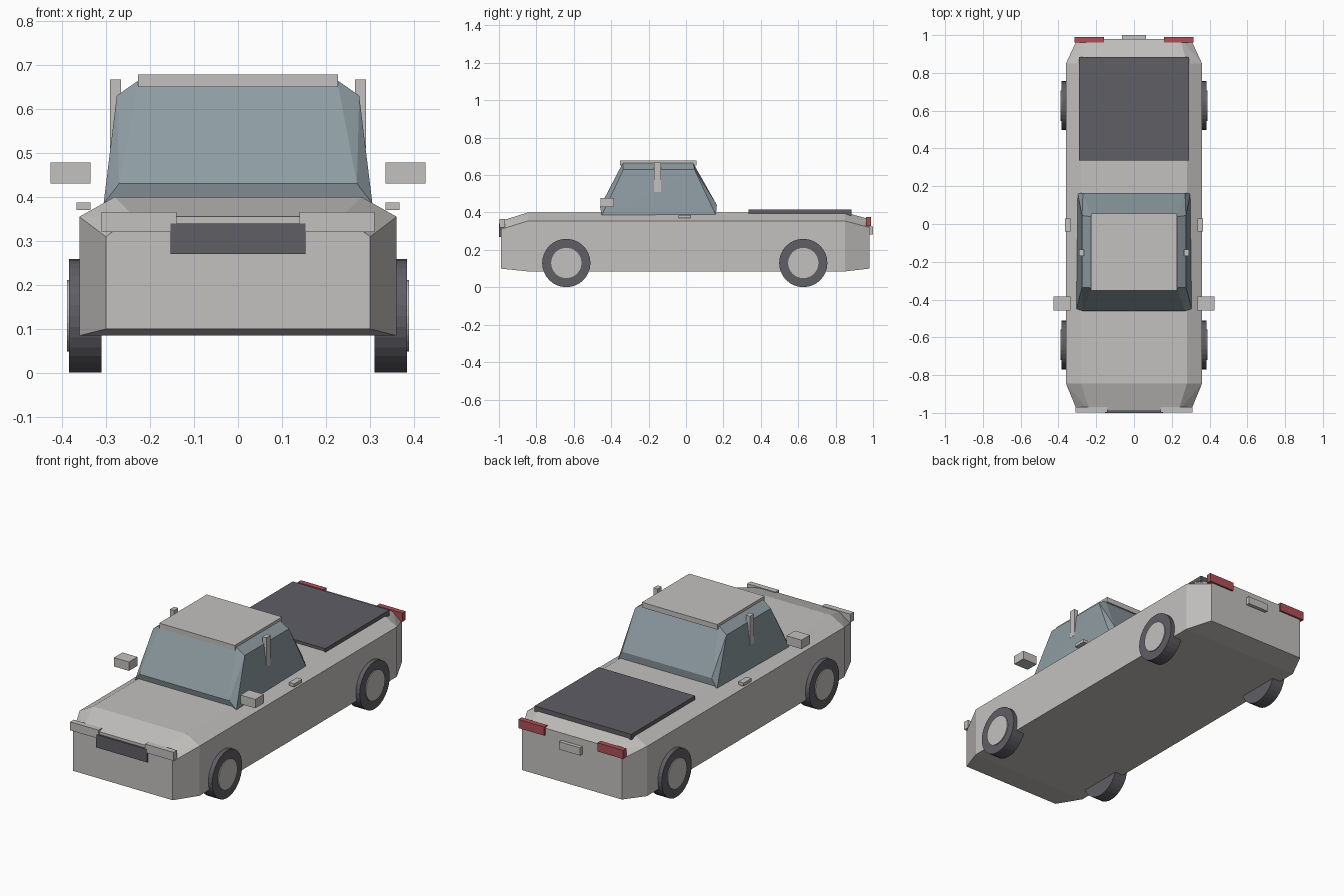
import bpy
import bmesh
from math import pi
from mathutils import Matrix

old = bpy.data.objects.get("Cube")
if old:
    bpy.data.objects.remove(old, do_unlink=True)


def make_material(name, rgb):
    mat = bpy.data.materials.new(name)
    mat.use_nodes = True
    colour = (*rgb, 1)
    mat.diffuse_color = colour
    mat.node_tree.nodes["Principled BSDF"].inputs["Base Color"].default_value = colour
    return mat


paint = make_material("warm grey paint", (0.55, 0.535, 0.52))
dark = make_material("dark grey", (0.115, 0.112, 0.13))
glass = make_material("blue grey glass", (0.27, 0.33, 0.36))
red = make_material("tail light red", (0.42, 0.08, 0.09))


def finish(bm, name, mat):
    bmesh.ops.recalc_face_normals(bm, faces=bm.faces)
    mesh = bpy.data.meshes.new(name)
    bm.to_mesh(mesh)
    bm.free()
    mesh.materials.append(mat)
    obj = bpy.data.objects.new(name, mesh)
    bpy.context.collection.objects.link(obj)
    return obj


def hull(name, half_points, mat):
    """Faceted convex shell from points mirrored across x."""
    bm = bmesh.new()
    for x, y, z in half_points:
        for side in (-1, 1):
            bm.verts.new((side * x, y, z))
    bmesh.ops.convex_hull(bm, input=bm.verts)
    bmesh.ops.dissolve_limit(bm, angle_limit=0.02, verts=bm.verts, edges=bm.edges)
    return finish(bm, name, mat)


def box(name, xs, ys, zs, mat):
    bm = bmesh.new()
    bmesh.ops.create_cube(bm, size=1)
    for v in bm.verts:
        v.co = [r[0] if c < 0 else r[1] for c, r in zip(v.co, (xs, ys, zs))]
    return finish(bm, name, mat)


def pair(name, xs, ys, zs, mat):
    box("left_" + name, xs, ys, zs, mat)
    box("right_" + name, (-xs[1], -xs[0]), ys, zs, mat)


def disc(name, radius, xs, y, z, mat):
    """Cylinder lying along x."""
    bm = bmesh.new()
    place = Matrix.Translation((sum(xs) / 2, y, z)) @ Matrix.Rotation(pi / 2, 4, "Y")
    bmesh.ops.create_cone(bm, cap_ends=True, segments=32, radius1=radius,
                          radius2=radius, depth=xs[1] - xs[0], matrix=place)
    return finish(bm, name, mat)


# Body shell: tapered nose and tail around a straight middle
sections = [
    # y, lower width, lower z, shoulder z, deck width, deck z
    (-0.99, 0.30, 0.10, 0.31, 0.235, 0.355),
    (-0.845, 0.36, 0.085, 0.355, 0.28, 0.40),
    (0.85, 0.36, 0.085, 0.355, 0.28, 0.40),
    (0.98, 0.30, 0.10, 0.32, 0.245, 0.365),
]
body = []
for y, width, low, shoulder, deck, top in sections:
    body += [(width, y, low), (width, y, shoulder), (deck, y, top)]
hull("body", body, paint)

# Glass cabin with bevelled corners, and its roof
hull("cabin_glass", [
    (0.305, -0.45, 0.385), (0.298, 0.16, 0.385),
    (0.27, -0.46, 0.43), (0.27, 0.165, 0.44),
    (0.275, -0.335, 0.63), (0.275, 0.045, 0.63),
    (0.225, -0.338, 0.665), (0.225, 0.038, 0.665),
], glass)
box("roof", (-0.227, 0.227), (-0.352, 0.055), (0.65, 0.678), paint)
pair("door_post", (0.265, 0.29), (-0.17, -0.135), (0.51, 0.667), paint)

# Rear deck cover
box("deck_cover", (-0.29, 0.29), (0.335, 0.885), (0.385, 0.415), dark)

# Side fittings
pair("mirror", (0.335, 0.425), (-0.458, -0.385), (0.43, 0.478), paint)
pair("door_handle", (0.335, 0.366), (-0.04, 0.028), (0.37, 0.387), paint)

# Nose and tail fittings
pair("headlight", (0.14, 0.31), (-0.998, -0.968), (0.32, 0.366), paint)
box("grille", (-0.153, 0.153), (-1.0, -0.98), (0.27, 0.34), dark)
pair("tail_light", (0.16, 0.315), (0.962, 0.99), (0.328, 0.375), red)
box("rear_plate", (-0.063, 0.063), (0.975, 1.0), (0.283, 0.325), paint)

# Wheels
for end, y in (("front", -0.64), ("rear", 0.627)):
    for label, side in (("left", 1), ("right", -1)):
        for part, radius, inner, outer, mat in (
                ("tyre", 0.129, 0.31, 0.383, dark),
                ("hub", 0.081, 0.34, 0.388, paint)):
            xs = sorted((side * inner, side * outer))
            disc(f"{end}_{label}_{part}", radius, xs, y, 0.13, mat)
